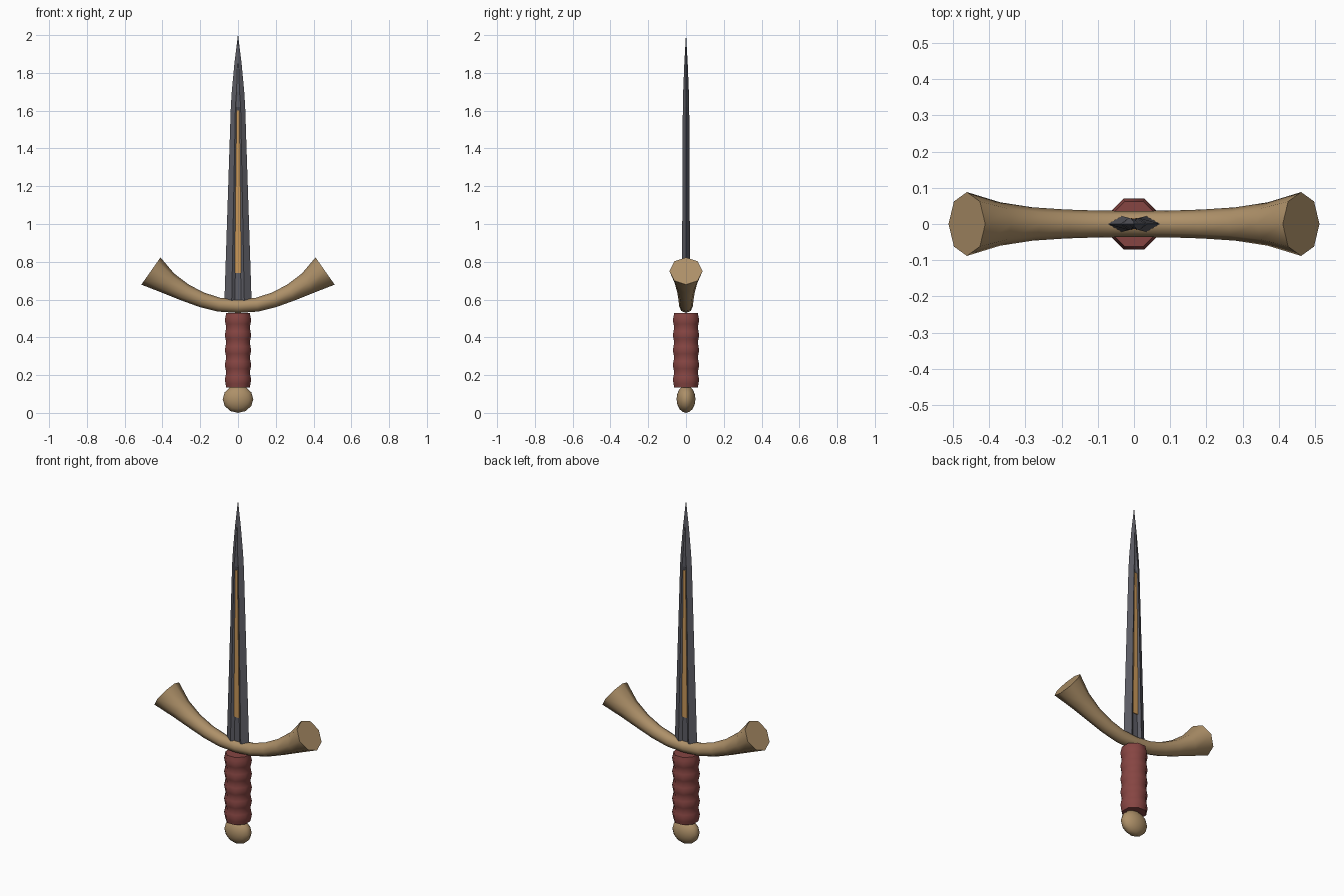
import bpy, bmesh
from math import sin, cos, pi, radians
from mathutils import Vector

if "Cube" in bpy.data.objects:
    bpy.data.objects.remove(bpy.data.objects["Cube"])


def material(name, rgb):
    m = bpy.data.materials.new(name)
    m.diffuse_color = (*rgb, 1)
    m.use_nodes = True
    m.node_tree.nodes["Principled BSDF"].inputs["Base Color"].default_value = m.diffuse_color
    return m


steel = material("dark_steel", (0.11, 0.11, 0.13))
bronze = material("bronze", (0.42, 0.28, 0.14))
leather = material("red_leather", (0.24, 0.06, 0.055))
gold = material("orange_inlay", (0.58, 0.31, 0.10))


def loft(name, rings, mat, smooth=None):
    """Skin a list of equal-length closed rings and cap both ends."""
    bm = bmesh.new()
    loops = [[bm.verts.new(p) for p in ring] for ring in rings]
    n = len(loops[0])
    for a, b in zip(loops, loops[1:]):
        for i in range(n):
            j = (i + 1) % n
            bm.faces.new((a[i], a[j], b[j], b[i]))
    bm.faces.new(loops[0][::-1])
    bm.faces.new(loops[-1])
    bmesh.ops.recalc_face_normals(bm, faces=bm.faces)
    me = bpy.data.meshes.new(name)
    bm.to_mesh(me)
    bm.free()
    ob = bpy.data.objects.new(name, me)
    bpy.context.collection.objects.link(ob)
    me.materials.append(mat)
    if smooth:
        bpy.context.view_layer.objects.active = ob
        ob.select_set(True)
        bpy.ops.object.shade_smooth_by_angle(angle=radians(smooth))
        ob.select_set(False)
    return ob


# Blade: double-ridged section with a central fuller
def blade_ring(z, w, ridge, t, fuller_x, fuller_y):
    half = [(w, 0), (ridge, t), (fuller_x, fuller_y),
            (-fuller_x, fuller_y), (-ridge, t)]
    pts = half + [(-x, -y) for x, y in half]
    return [(x, y, z) for x, y in pts]


loft("blade", [
    blade_ring(0.56, 0.073, 0.034, 0.022, 0.016, 0.009),
    blade_ring(1.62, 0.038, 0.014, 0.017, 0.006, 0.011),
    blade_ring(1.70, 0.033, 0.008, 0.015, 0.003, 0.014),
    blade_ring(1.85, 0.019, 0.003, 0.009, 0.001, 0.009),
    blade_ring(2.00, 0.0006, 0.0003, 0.0004, 0.0001, 0.0004)], steel)

# Inlay strips in the fuller, front and back
for side, label in ((-1, "front"), (1, "back")):
    rings = []
    for z, w, y in ((0.74, 0.017, 0.014), (1.37, 0.010, 0.015), (1.60, 0.007, 0.0165)):
        rings.append([(-w, 0, z), (-w, side * y, z), (w, side * y, z), (w, 0, z)])
    loft("inlay_" + label, rings, gold)

# Crossguard: curved octagonal tube flaring at both ends
half = [(0, .565, .036), (.10, .573, .037), (.19, .598, .040),
        (.28, .637, .046), (.37, .687, .060), (.461, .751, .088)]
path = [(-x, z, r) for x, z, r in half[:0:-1]] + half
rings = []
for i, (x, z, r) in enumerate(path):
    a, b = path[max(i - 1, 0)], path[min(i + 1, len(path) - 1)]
    tan = Vector((b[0] - a[0], 0, b[1] - a[1])).normalized()
    up = Vector((-tan.z, 0, tan.x))
    c = Vector((x, 0, z))
    rings.append([c + up * r * cos(k * pi / 4) + Vector((0, r * sin(k * pi / 4), 0))
                  for k in range(8)])
loft("crossguard", rings, bronze, 50)

# Grip: octagonal handle with rippled wrapping
rings = []
for i in range(21):
    z = 0.135 + 0.395 * i / 20
    r = 0.0715 - 0.004 * cos(i * pi / 2)
    rings.append([(r * cos((k + .5) * pi / 4), r * sin((k + .5) * pi / 4), z)
                  for k in range(8)])
loft("grip", rings, leather, 50)

# Pommel: flattened ball
bpy.ops.mesh.primitive_uv_sphere_add(segments=12, ring_count=8, radius=1,
                                     location=(0, 0, 0.073), rotation=(pi / 2, 0, 0))
pommel = bpy.context.object
pommel.name = "pommel"
pommel.scale = (0.081, 0.073, 0.05)
pommel.data.materials.append(bronze)
bpy.ops.object.shade_smooth_by_angle(angle=radians(50))
